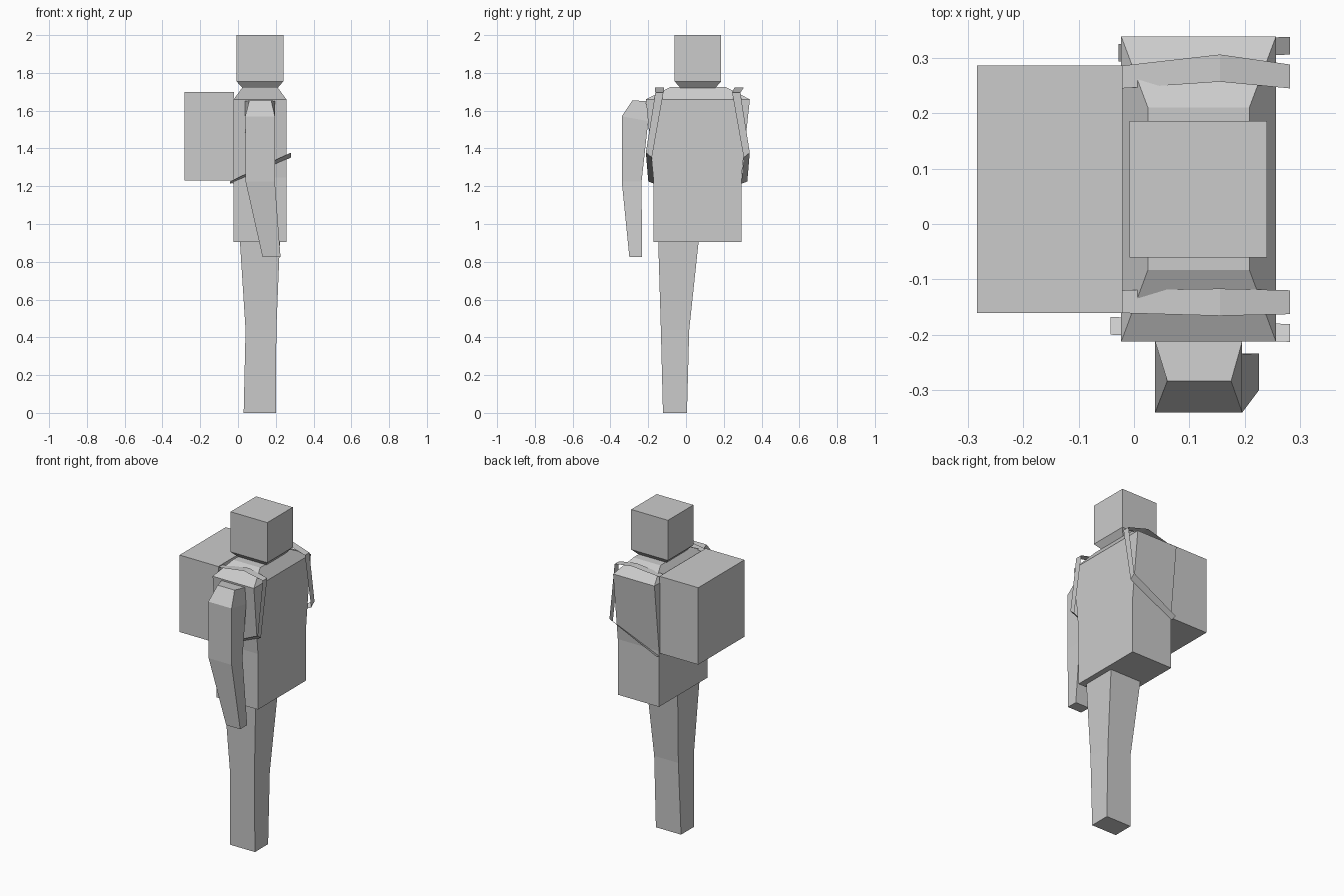
import bpy, bmesh

MID_Y = 0.0625  # symmetry plane of torso and straps

grey = bpy.data.materials.new("plain grey")
grey.diffuse_color = (0.6, 0.6, 0.6, 1)


def finish(name, bm):
    me = bpy.data.meshes.new(name)
    bm.to_mesh(me)
    bm.free()
    me.materials.append(grey)
    ob = bpy.data.objects.new(name, me)
    bpy.context.collection.objects.link(ob)
    return ob


def rect(x0, x1, y0, y1, z):
    return [(x0, y0, z), (x1, y0, z), (x1, y1, z), (x0, y1, z)]


def loft(name, rings):
    """Closed solid through a stack of four-cornered rings, lowest first."""
    bm = bmesh.new()
    vs = [[bm.verts.new(p) for p in r] for r in rings]
    bm.faces.new(vs[0][::-1])
    bm.faces.new(vs[-1])
    for a, b in zip(vs, vs[1:]):
        for i in range(4):
            j = (i + 1) % 4
            bm.faces.new((a[i], a[j], b[j], b[i]))
    bmesh.ops.recalc_face_normals(bm, faces=bm.faces)
    return finish(name, bm)


# Head with a narrow chamfered neck below
loft("head", [
    rect(0.025, 0.21, -0.03, 0.155, 1.72),
    rect(-0.008, 0.24, -0.06, 0.186, 1.755),
    rect(-0.008, 0.24, -0.06, 0.186, 2.0)])

# Torso, widening towards sloped shoulders
loft("torso", [
    rect(-0.023, 0.256, -0.173, 0.293, 0.905),
    rect(-0.023, 0.256, -0.173, 0.293, 1.245),
    rect(-0.023, 0.256, -0.212, 0.338, 1.66),
    rect(0.025, 0.208, -0.083, 0.21, 1.725)])

# Single leg
loft("leg", [
    rect(0.03, 0.2, -0.122, 0.005, 0.0),
    rect(0.04, 0.203, -0.133, 0.017, 0.44),
    rect(0.01, 0.222, -0.147, 0.067, 0.91)])

# Single arm, hand swung forward
loft("arm", [
    rect(0.13, 0.225, -0.3, -0.233, 0.825),
    rect(0.04, 0.195, -0.34, -0.235, 1.225),
    [(0.038, -0.34, 1.57), (0.195, -0.34, 1.57), (0.195, -0.2, 1.545), (0.038, -0.2, 1.545)],
    [(0.06, -0.283, 1.655), (0.175, -0.283, 1.655), (0.195, -0.212, 1.65), (0.038, -0.212, 1.65)]])

# Backpack box
loft("backpack", [
    rect(-0.283, -0.021, -0.16, 0.286, 1.23),
    rect(-0.283, -0.021, -0.16, 0.286, 1.7)])


# Shoulder straps: flat ribbons over the shoulder, down the front, back under the arm
def strap(name, side, kink, end_x):
    path = [  # x, outer and inner distance from the middle, outer and inner z
        (-0.021, 0.223, 0.182, 1.695, 1.695),
        (0.155, 0.228 + kink, 0.179 + kink, 1.722, 1.722),
        (0.281, 0.225, 0.182, 1.695, 1.695),
        (0.281, 0.275, 0.243, 1.378, 1.352),
        (end_x, 0.262, 0.23, 1.225, 1.213)]
    bm = bmesh.new()
    pairs = [(bm.verts.new((x, MID_Y + side * o, zo)), bm.verts.new((x, MID_Y + side * i, zi)))
             for x, o, i, zo, zi in path]
    for (a, b), (c, d) in zip(pairs, pairs[1:]):
        bm.faces.new((a, c, d, b) if side < 0 else (b, d, c, a))
    return finish(name, bm)


strap("strap_right", -1, 0.0, -0.042)
strap("strap_left", 1, 0.015, -0.028)
